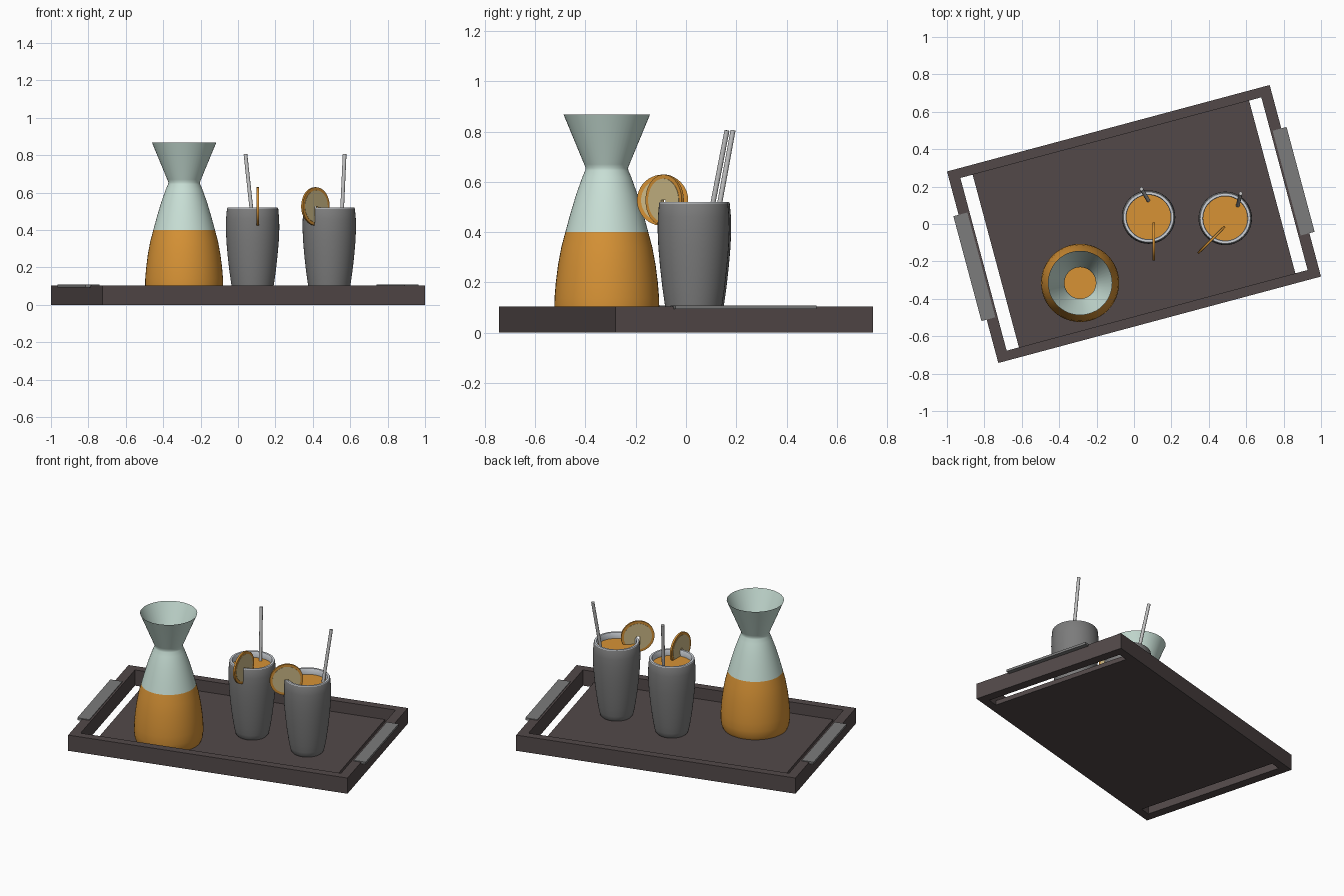
import bpy, bmesh, math
from mathutils import Matrix, Vector

if "Cube" in bpy.data.objects:
    bpy.data.objects.remove(bpy.data.objects["Cube"])

TURN = Matrix.Rotation(math.radians(15), 4, 'Z')


def material(name, r, g, b):
    m = bpy.data.materials.new(name)
    m.diffuse_color = (r, g, b, 1)
    m.use_nodes = True
    m.node_tree.nodes["Principled BSDF"].inputs["Base Color"].default_value = m.diffuse_color
    return m


WOOD = material("dark wood", 0.085, 0.066, 0.066)
GREY = material("mid grey", 0.2, 0.2, 0.2)
MINT = material("pale mint glass", 0.58, 0.74, 0.67)
JUICE = material("orange juice", 0.68, 0.29, 0.036)
RIM = material("light rim", 0.64, 0.67, 0.71)
STRAW = material("straw grey", 0.52, 0.52, 0.52)
FLESH = material("pale fruit flesh", 0.62, 0.50, 0.25)


def finish(name, bm, mats, smooth=False):
    bmesh.ops.recalc_face_normals(bm, faces=bm.faces)
    me = bpy.data.meshes.new(name)
    bm.to_mesh(me)
    bm.free()
    for m in mats:
        me.materials.append(m)
    ob = bpy.data.objects.new(name, me)
    bpy.context.collection.objects.link(ob)
    if smooth:
        bpy.ops.object.select_all(action='DESELECT')
        ob.select_set(True)
        bpy.context.view_layer.objects.active = ob
        bpy.ops.object.shade_smooth_by_angle(angle=math.radians(35))
    return ob


def add_box(bm, lo, hi):
    lo, hi = Vector(lo), Vector(hi)
    mat = TURN @ Matrix.Translation((lo + hi) / 2) @ Matrix.Diagonal((*(hi - lo), 1))
    bmesh.ops.create_cube(bm, size=1, matrix=mat)


def lathe(name, center, profile, mats, bands, cap_last=None, n=48):
    """Spin (radius, z) points; bands gives a material index for each segment."""
    bm = bmesh.new()
    rings = []
    for r, z in profile:
        rings.append([bm.verts.new((center[0] + r * math.cos(2 * math.pi * i / n),
                                    center[1] + r * math.sin(2 * math.pi * i / n), z))
                      for i in range(n)])
    for k in range(len(rings) - 1):
        for i in range(n):
            j = (i + 1) % n
            f = bm.faces.new((rings[k][i], rings[k][j], rings[k + 1][j], rings[k + 1][i]))
            f.material_index = bands[k]
    bm.faces.new(rings[0]).material_index = bands[0]
    if cap_last is not None:
        bm.faces.new(rings[-1]).material_index = cap_last
    return finish(name, bm, mats, True)


# Tray frame: four walls
L, W, T, H = 0.893, 0.53, 0.052, 0.104
bm = bmesh.new()
for s in (-1, 1):
    a, b = sorted((s * W, s * (W - T)))
    add_box(bm, (-L, a, 0), (L, b, H))
    a, b = sorted((s * L, s * (L - 0.06)))
    add_box(bm, (a, -W + T, 0), (b, W - T, H))
finish("tray_frame", bm, [WOOD])

# Tray floor, stopping short of the ends to leave hand slots
bm = bmesh.new()
add_box(bm, (-0.765, -W + T, 0), (0.765, W - T, 0.03))
finish("tray_floor", bm, [WOOD])

# Grips over the end walls
for s, side in ((-1, "left"), (1, "right")):
    bm = bmesh.new()
    a, b = sorted((s * 0.922, s * 0.845))
    add_box(bm, (a, -0.29, 0.094), (b, 0.29, 0.109))
    finish(side + "_grip", bm, [GREY])

# Carafe with juice in the lower part
carafe = [(0.195, 0.03), (0.204, 0.05), (0.209, 0.09), (0.208, 0.14), (0.203, 0.2),
          (0.194, 0.27), (0.181, 0.34), (0.165, 0.4), (0.146, 0.47), (0.122, 0.55),
          (0.097, 0.62), (0.086, 0.645), (0.084, 0.655), (0.09, 0.67), (0.172, 0.868)]
lathe("carafe", (-0.288, -0.315), carafe, [JUICE, MINT],
      [0 if z < 0.39 else 1 for r, z in carafe[:-1]])
lathe("carafe_juice_surface", (-0.288, -0.315), [(0.163, 0.396), (0.163, 0.4)],
      [JUICE], [0], cap_last=0)


def tumbler(tag, center, straw_top, straw_mid, slice_center, slice_angle):
    # Tumbler: grey outside, light rim and inner lip, juice surface
    prof = [(0.092, 0.03), (0.1, 0.04), (0.106, 0.065), (0.114, 0.11), (0.124, 0.18),
            (0.133, 0.26), (0.14, 0.34), (0.143, 0.41), (0.142, 0.46), (0.137, 0.515),
            (0.134, 0.52), (0.121, 0.52), (0.118, 0.515), (0.12, 0.48)]
    lathe(tag + "_tumbler", center, prof, [GREY, RIM, JUICE],
          [0] * 9 + [1] * 4, cap_last=2)

    # Straw
    top, mid = Vector(straw_top), Vector(straw_mid)
    d = (top - mid).normalized()
    low = mid - d * 0.4
    bm = bmesh.new()
    mat = (Matrix.Translation((top + low) / 2)
           @ d.to_track_quat('Z', 'Y').to_matrix().to_4x4())
    bmesh.ops.create_cone(bm, cap_ends=True, segments=16, radius1=0.01, radius2=0.01,
                          depth=(top - low).length, matrix=mat)
    finish(tag + "_straw", bm, [STRAW], True)

    # Fruit slice with a slot that sits on the rim
    place = (Matrix.Translation(slice_center)
             @ Matrix.Rotation(slice_angle, 4, 'Z')
             @ Matrix.Rotation(math.pi / 2, 4, 'X'))
    bm = bmesh.new()
    for radius, half, index in ((0.102, 0.006, 0), (0.086, 0.0075, 1)):
        gap = math.asin(0.012 / radius)
        a0, a1 = -math.pi / 2 + gap, 1.5 * math.pi - gap
        pts = [(radius * math.cos(a0 + (a1 - a0) * i / 40),
                radius * math.sin(a0 + (a1 - a0) * i / 40)) for i in range(41)]
        pts += [(-0.012, 0.0), (0.012, 0.0)]
        face = bm.faces.new([bm.verts.new(place @ Vector((x, y, -half))) for x, y in pts])
        out = bmesh.ops.extrude_face_region(bm, geom=[face], use_keep_orig=True)
        shift = place.to_3x3() @ Vector((0, 0, 2 * half))
        verts = [g for g in out["geom"] if isinstance(g, bmesh.types.BMVert)]
        bmesh.ops.translate(bm, verts=verts, vec=shift)
        for f in {f for v in verts for f in v.link_faces} | {face}:
            f.material_index = index
    finish(tag + "_fruit_slice", bm, [JUICE, FLESH], True)


tumbler("left", (0.078, 0.037), (0.04, 0.187, 0.805), (0.071, 0.135, 0.52),
        (0.106, -0.093, 0.527), math.pi / 2)
tumbler("right", (0.488, 0.03), (0.57, 0.163, 0.805), (0.557, 0.108, 0.52),
        (0.414, -0.085, 0.527), math.pi / 4)
